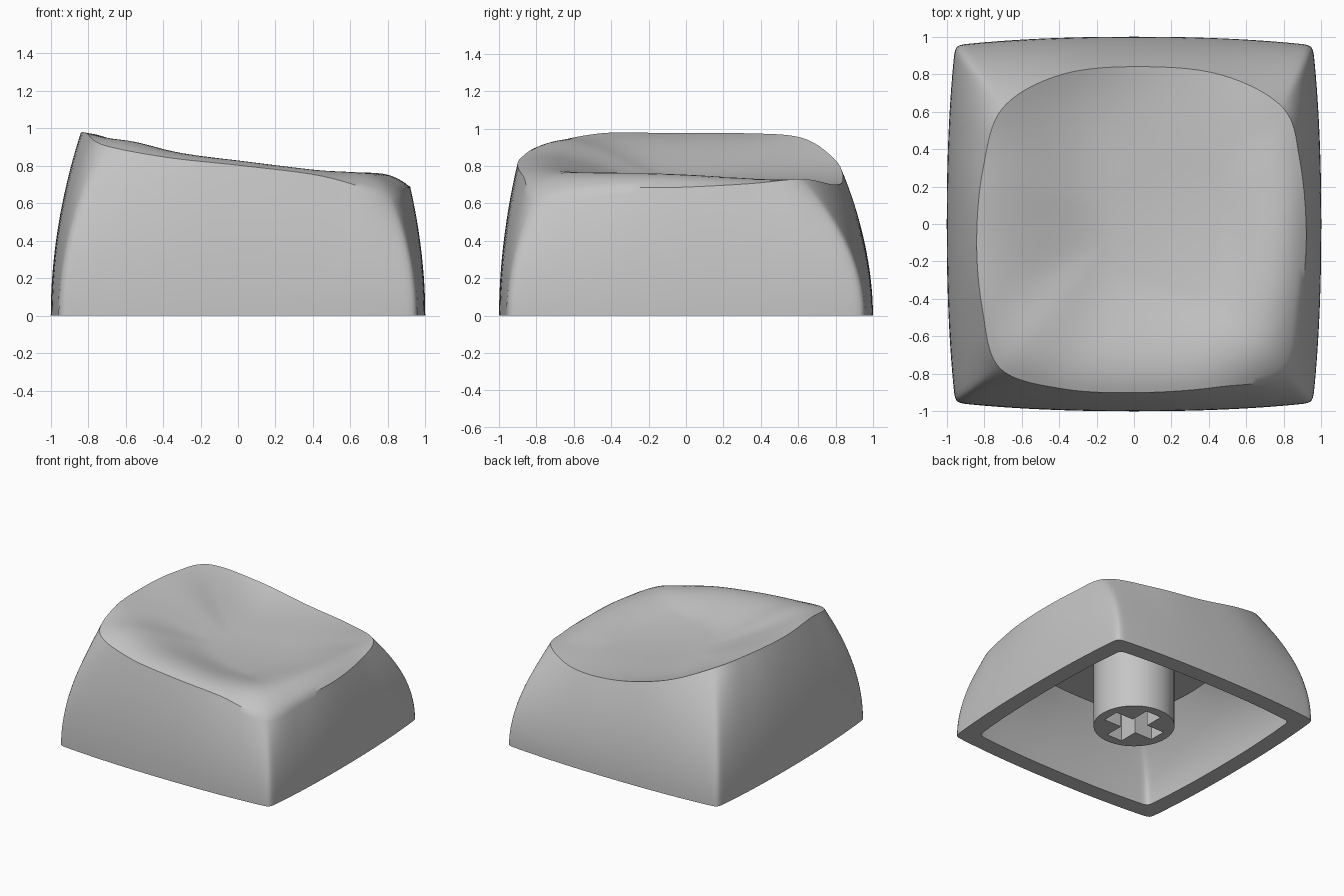
import bpy, bmesh
from math import sin, cos, pi, radians
from mathutils import Vector

if "Cube" in bpy.data.objects:
    bpy.data.objects.remove(bpy.data.objects["Cube"], do_unlink=True)

grey = bpy.data.materials.new("plain grey")
grey.use_nodes = True
grey.diffuse_color = (0.56, 0.56, 0.56, 1)
grey.node_tree.nodes["Principled BSDF"].inputs["Base Color"].default_value = (0.56, 0.56, 0.56, 1)

SIDE = 32          # samples along each side
RIDGE = 0.87       # where the rolled ridge sits between centre and rim

# Rim control points (x, y, rim height, ridge height), anticlockwise from the +x -y corner
RIM = [
    (.81, -.79, .645, .745), (.89, -.42, .68, .755), (.92, -.05, .685, .75), (.885, .34, .705, .735),
    (.795, .62, .73, .72), (.47, .795, .70, .70), (.05, .84, .73, .72), (-.38, .80, .83, .79),
    (-.70, .62, .95, .90), (-.805, .30, .975, .945), (-.84, -.08, .975, .95), (-.81, -.45, .975, .95),
    (-.715, -.77, .91, .935), (-.38, -.88, .845, .87), (.03, -.90, .80, .825), (.45, -.87, .745, .78),
]


def spline(points, u):
    """Closed smooth curve through the points."""
    i, n = int(u), len(points)
    t = u - i
    a, b, c, d = (Vector(points[(i + k) % n]) for k in (-1, 0, 1, 2))
    return b + 0.5 * t * (c - a + t * (2 * a - 5 * b + 4 * c - d + t * (3 * (b - c) + d - a)))


def dish(x, y):
    return .708 - .1 * x + .16 * x * x - .03 * y + .1 * y * y


# Matching base outline and rim samples, packed closer at the corners
base, rim = [], []
for side in range(4):
    for k in range(SIDE):
        f = 2 * k / SIDE - 1
        s = .3 * f + .7 * sin(pi / 2 * f)
        p = Vector((1 - .045 * abs(s) ** 2.3, .955 * s, 0))
        for _ in range(side):
            p = Vector((-p.y, p.x, 0))
        base.append(p)
        rim.append(spline(RIM, min(4 * side + 2 * (s + 1), 15.9999)))
for _ in range(3):
    base = [(base[i - 1] + 2 * p + base[(i + 1) % len(base)]) / 4 for i, p in enumerate(base)]


def wall(low, high, steps, power):
    """Rings of a wall that curves inward from one outline to another."""
    return [[Vector((*a.lerp(b, f ** power).xy, b.z * f)) for a, b in zip(low, high)]
            for f in (k / steps for k in range(steps + 1))]


def top_point(r, t):
    """Point on the dished top, from the centre (t = 0) to the rim (t = 1)."""
    x, y = r[0] * t, r[1] * t
    z = dish(x, y)
    floor = .3 + .2 * r[0]      # the plain bowl reaches further on the low side
    if t > floor:
        e1 = (r[3] - dish(r[0] * RIDGE, r[1] * RIDGE)) / (RIDGE - floor) ** 2
        e2 = (r[2] - dish(r[0], r[1])) / (1 - floor) ** 2
        z += (t - floor) ** 2 * (e1 + (e2 - e1) * (t - RIDGE) / (1 - RIDGE))
    return Vector((x, y, z))


def finish(obj, angle):
    obj.data.materials.clear()
    obj.data.materials.append(grey)
    bpy.ops.object.select_all(action='DESELECT')
    obj.select_set(True)
    bpy.context.view_layer.objects.active = obj
    bpy.ops.object.shade_smooth_by_angle(angle=radians(angle))


def loft(name, rings, start, end):
    """Skin a stack of rings and close both ends with fans."""
    bm = bmesh.new()
    grid = [[bm.verts.new(p) for p in ring] for ring in rings]
    n = len(grid[0])
    for a, b in zip(grid, grid[1:]):
        for i in range(n):
            bm.faces.new((a[i - 1], a[i], b[i], b[i - 1]))
    for ring, tip in ((grid[0], start), (grid[-1], end)):
        centre = bm.verts.new(tip)
        for i in range(n):
            bm.faces.new((ring[i - 1], ring[i], centre))
    bmesh.ops.recalc_face_normals(bm, faces=bm.faces)
    mesh = bpy.data.meshes.new(name)
    bm.to_mesh(mesh)
    bm.free()
    obj = bpy.data.objects.new(name, mesh)
    bpy.context.collection.objects.link(obj)
    finish(obj, 35)


# Hollow shell: ceiling, inner wall, bottom edge, outer wall, dished top
CEILING = .57
outer = wall(base, [r.xyz for r in rim], 18, 1.95)
inner = wall([p * .865 for p in base], [Vector((r[0] * .73, r[1] * .73, CEILING)) for r in rim], 10, 1.9)
top = [[top_point(r, 1 - k / 28) for r in rim] for k in range(1, 28)]
loft("keycap_shell", inner[::-1] + outer + top, (0, 0, CEILING), (0, 0, dish(0, 0)))

# Stem socket: round post with a cross-shaped slot
RADIUS, ARM, HALF, BOTTOM, DEPTH = .305, .23, .07, .02, .42
circle = [(RADIUS * cos(a), RADIUS * sin(a)) for a in (2 * pi * i / 64 for i in range(64))]
cross = []
for q in range(4):
    for x, y in ((ARM, -HALF), (ARM, HALF), (HALF, HALF)):
        for _ in range(q):
            x, y = -y, x
        cross.append((x, y))
curve = bpy.data.curves.new("stem_socket", 'CURVE')
curve.dimensions = '2D'
curve.fill_mode = 'BOTH'
curve.extrude = (DEPTH - BOTTOM) / 2
for outline in (circle, cross):
    sp = curve.splines.new('POLY')
    sp.points.add(len(outline) - 1)
    for point, (x, y) in zip(sp.points, outline):
        point.co = (x, y, 0, 1)
    sp.use_cyclic_u = True
socket = bpy.data.objects.new("stem_socket", curve)
socket.location.z = (DEPTH + BOTTOM) / 2
bpy.context.collection.objects.link(socket)
bpy.ops.object.select_all(action='DESELECT')
socket.select_set(True)
bpy.context.view_layer.objects.active = socket
bpy.ops.object.convert(target='MESH')
finish(bpy.context.view_layer.objects.active, 30)

# Solid upper part of the stem, joining the ceiling
loft("stem_root", [[Vector((x, y, z)) for x, y in circle] for z in (DEPTH, CEILING + .03)],
     (0, 0, DEPTH), (0, 0, CEILING + .03))
